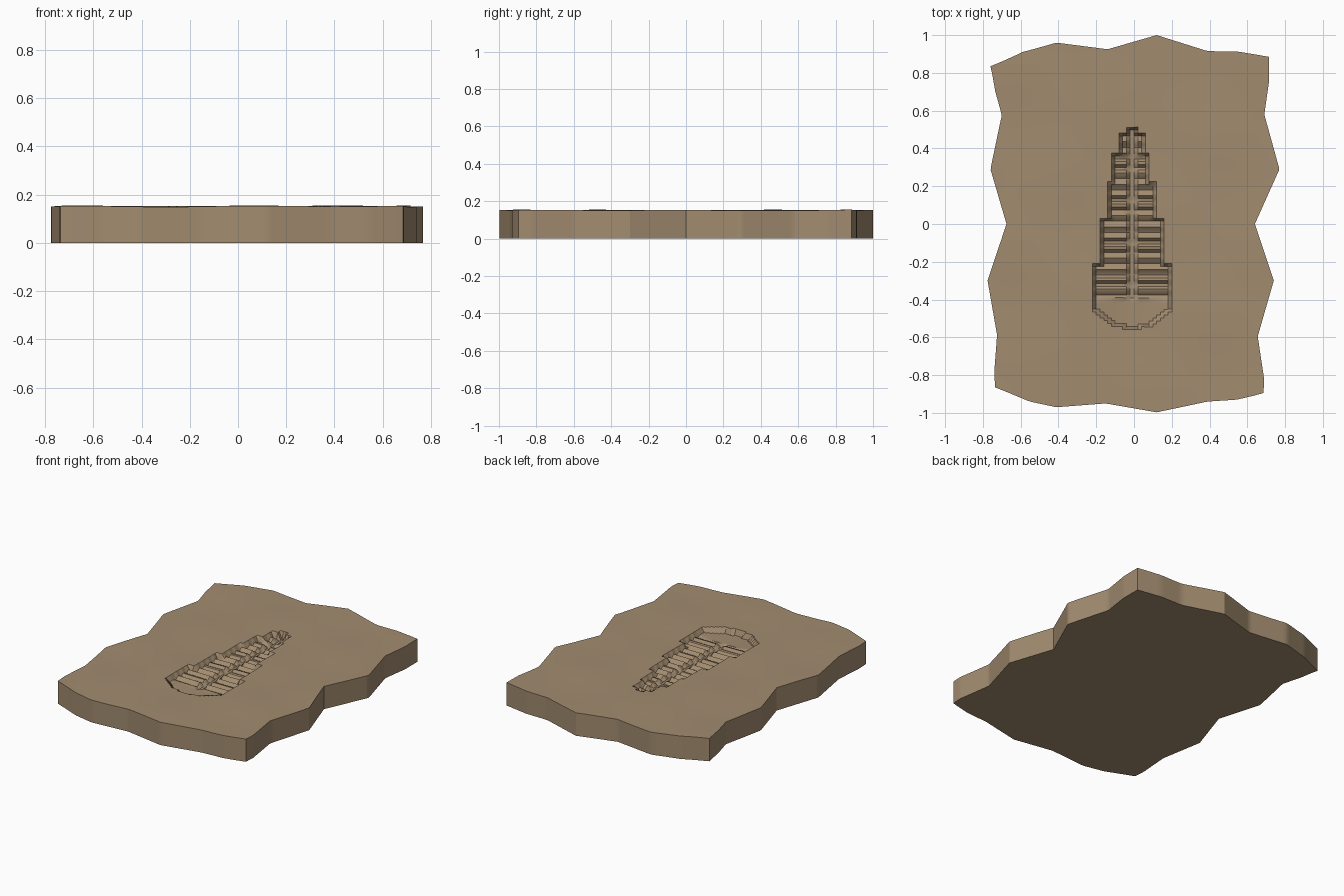
import bpy, bmesh, math

if "Cube" in bpy.data.objects:
    bpy.data.objects.remove(bpy.data.objects["Cube"])

NX, NY = 72, 120          # grid cells over the slab face
HX, HY = 0.72, 0.90       # half size before the edges are chipped

# Chipped edges: side edges as (y, x), end edges as (x, y)
RIGHT = [(-0.9, 0.685), (-0.83, 0.69), (-0.595, 0.655), (-0.30, 0.74), (0, 0.64),
         (0.29, 0.77), (0.58, 0.69), (0.76, 0.715), (0.9, 0.715)]
LEFT = [(-0.9, -0.735), (-0.8, -0.74), (-0.59, -0.725), (-0.30, -0.775), (0, -0.675),
        (0.29, -0.76), (0.58, -0.70), (0.72, -0.735), (0.9, -0.76)]
TOP = [(-0.72, 0.835), (-0.58, 0.91), (-0.41, 0.96), (-0.14, 0.925), (0.12, 1.0),
       (0.39, 0.915), (0.55, 0.913), (0.72, 0.885)]
BOTTOM = [(-0.72, -0.865), (-0.55, -0.94), (-0.41, -0.97), (-0.15, -0.95), (0.12, -0.997),
          (0.39, -0.94), (0.55, -0.93), (0.72, -0.895)]
# Fossil body: (lower y limit, half width) for each stepped segment
STEPS = [(0.475, 0.025), (0.36, 0.06), (0.215, 0.09), (0.03, 0.125), (-0.215, 0.155), (-0.46, 0.19)]


def lerp_table(table, t):
    for (a, fa), (b, fb) in zip(table, table[1:]):
        if t <= b:
            return fa + (fb - fa) * max(0.0, (t - a) / (b - a))
    return table[-1][1]


def carve(x, y):
    """Depth of the fossil imprint."""
    x += 0.01
    if not -0.545 < y < 0.505:
        return 0.0
    half = next((w for low, w in STEPS if y >= low), None)
    if half is None:                                  # rounded head
        half = 0.19 * math.sqrt(max(0.0, (y + 0.545) / 0.085))
    if abs(x) > half:
        return 0.0
    if y < -0.40:                                     # smooth bowl of the head
        return 0.025 + 0.012 * (1 - (x / 0.2) ** 2)
    if abs(x) < 0.022:                                # central groove
        return 0.048
    return 0.03 + 0.011 * math.sin(2 * math.pi * y / 0.056)   # cross ribs


def point(i, j):
    u, v = 2 * i / NX - 1, 2 * j / NY - 1
    x0, y0 = HX * u, HY * v
    xe = lerp_table(RIGHT if u > 0 else LEFT, y0) - math.copysign(HX, u)
    ye = lerp_table(TOP if v > 0 else BOTTOM, x0) - math.copysign(HY, v)
    x, y = x0 + xe * abs(u) ** 6, y0 + ye * abs(v) ** 6
    z = 0.152 + 0.002 * math.sin(9 * x + 1) * math.cos(7 * y) + 0.001 * math.sin(13 * y + 4 * x)
    return x, y, z - carve(x0, y0)


# Slab face as a height grid
bm = bmesh.new()
grid = [[bm.verts.new(point(i, j)) for i in range(NX + 1)] for j in range(NY + 1)]
for j in range(NY):
    for i in range(NX):
        bm.faces.new((grid[j][i], grid[j][i + 1], grid[j + 1][i + 1], grid[j + 1][i]))

# Broken side walls and flat underside
rim = (grid[0][:-1] + [row[-1] for row in grid[:-1]]
       + grid[-1][:0:-1] + [row[0] for row in grid[:0:-1]])
base = [bm.verts.new((v.co.x, v.co.y, 0)) for v in rim]
for k in range(len(rim)):
    n = (k + 1) % len(rim)
    bm.faces.new((rim[k], base[k], base[n], rim[n]))
bm.faces.new(base[::-1])
bmesh.ops.recalc_face_normals(bm, faces=bm.faces)

mesh = bpy.data.meshes.new("fossil_slab")
bm.to_mesh(mesh)
bm.free()
slab = bpy.data.objects.new("fossil_slab", mesh)
bpy.context.collection.objects.link(slab)

stone = bpy.data.materials.new("sandstone")
stone.diffuse_color = (0.36, 0.26, 0.16, 1)
stone.use_nodes = True
stone.node_tree.nodes["Principled BSDF"].inputs["Base Color"].default_value = stone.diffuse_color
mesh.materials.append(stone)

bpy.context.view_layer.objects.active = slab
slab.select_set(True)
bpy.ops.object.shade_smooth_by_angle(angle=math.radians(30))
